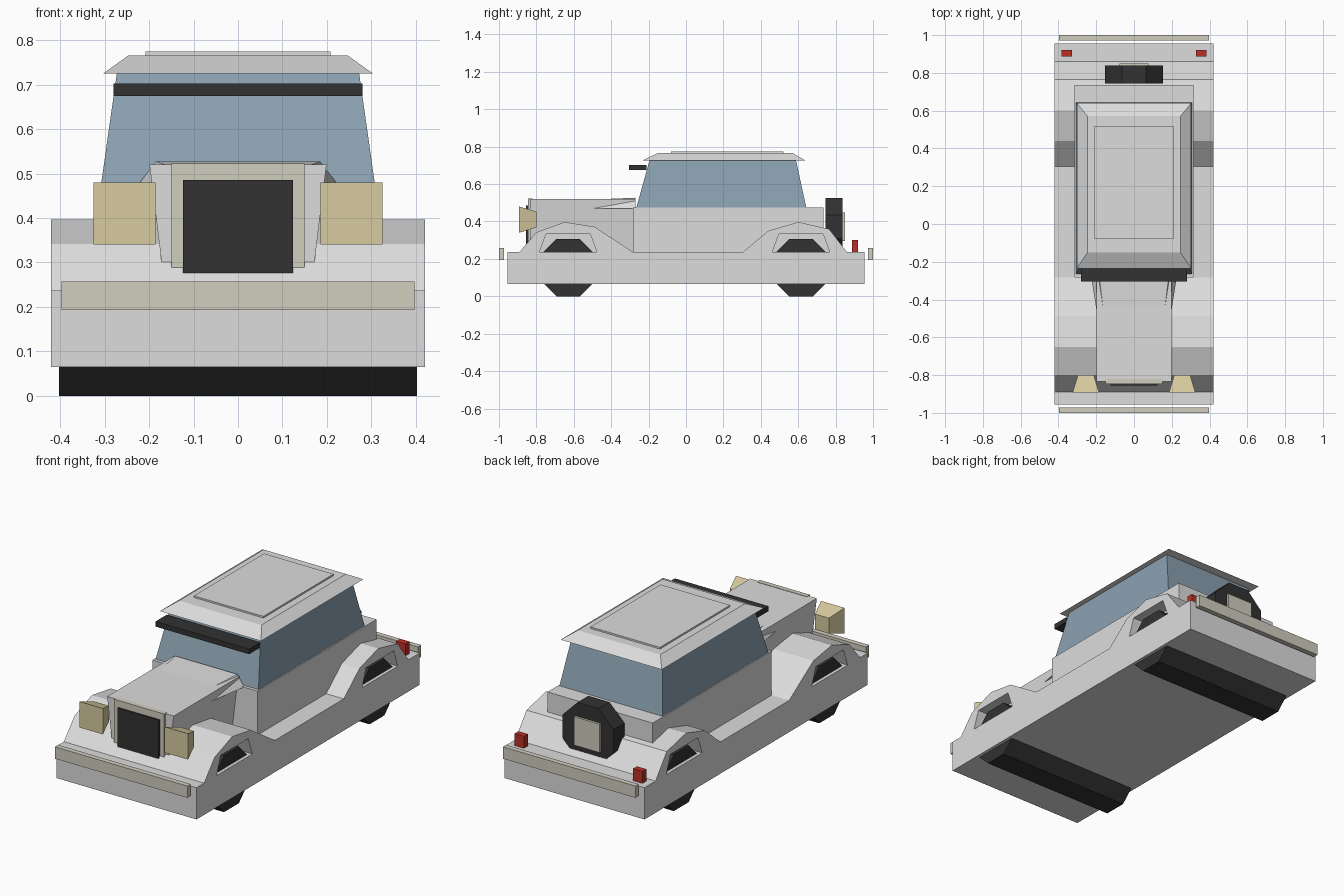
import bpy, bmesh, math

if "Cube" in bpy.data.objects:
    bpy.data.objects.remove(bpy.data.objects["Cube"])


def mat(name, rgb):
    m = bpy.data.materials.new(name)
    m.diffuse_color = (*rgb, 1)
    m.use_nodes = True
    m.node_tree.nodes["Principled BSDF"].inputs["Base Color"].default_value = m.diffuse_color
    return m


PAINT = mat("pale grey paint", (0.72, 0.72, 0.72))
GLASS = mat("blue grey glass", (0.26, 0.36, 0.44))
BLACK = mat("black rubber", (0.032, 0.032, 0.032))
TRIM = mat("warm grey trim", (0.64, 0.61, 0.52))
LAMP = mat("cream lamp", (0.69, 0.60, 0.35))
RED = mat("red lamp", (0.50, 0.03, 0.02))


def loft(name, a, b, material):
    """Solid between two matching rings of points."""
    bm = bmesh.new()
    ra = [bm.verts.new(p) for p in a]
    rb = [bm.verts.new(p) for p in b]
    n = len(ra)
    bm.faces.new(ra)
    bm.faces.new(rb[::-1])
    for i in range(n):
        bm.faces.new((ra[i], rb[i], rb[(i + 1) % n], ra[(i + 1) % n]))
    bmesh.ops.recalc_face_normals(bm, faces=bm.faces[:])
    me = bpy.data.meshes.new(name)
    bm.to_mesh(me)
    bm.free()
    me.materials.append(material)
    ob = bpy.data.objects.new(name, me)
    bpy.context.collection.objects.link(ob)
    return ob


def rect(x0, x1, y0, y1, z):
    return [(x0, y0, z), (x1, y0, z), (x1, y1, z), (x0, y1, z)]


def box(name, x0, x1, y0, y1, z0, z1, material):
    return loft(name, rect(x0, x1, y0, y1, z0), rect(x0, x1, y0, y1, z1), material)


def side_prism(name, profile, x0, x1, material):
    """Extrude a (y, z) profile across x."""
    return loft(name, [(x0, y, z) for y, z in profile], [(x1, y, z) for y, z in profile], material)


def octagon(cx, cy, apothem):
    r = apothem / math.cos(math.pi / 8)
    return [(cx + r * math.cos(math.pi / 8 + i * math.pi / 4),
             cy + r * math.sin(math.pi / 8 + i * math.pi / 4)) for i in range(8)]


AXLES = {"front": -0.63, "rear": 0.615}

# Chassis with full-width front and rear fender humps
body = side_prism("body", [
    (-0.955, 0.065), (0.955, 0.065), (0.955, 0.237), (0.86, 0.237), (0.765, 0.36),
    (0.60, 0.397), (0.44, 0.35), (0.305, 0.237), (-0.283, 0.237), (-0.49, 0.372),
    (-0.65, 0.397), (-0.80, 0.342), (-0.89, 0.237), (-0.955, 0.237)], -0.42, 0.42, PAINT)

# Wheel openings cut into each side, and wheels running across the car
for end, y in AXLES.items():
    arch = [(y - 0.153, 0.237), (y + 0.153, 0.237), (y + 0.118, 0.333), (y - 0.118, 0.333)]
    for side, s in (("left", -1), ("right", 1)):
        cutter = side_prism(f"{end}_{side}_arch_cutter", arch, s * 0.34, s * 0.5, PAINT)
        cutter.hide_render = True
        cutter.hide_viewport = True
        cut = body.modifiers.new("wheel opening", 'BOOLEAN')
        cut.operation = 'DIFFERENCE'
        cut.solver = 'EXACT'
        cut.object = cutter
    side_prism(f"{end}_wheels", octagon(y, 0.153, 0.153), -0.402, 0.402, BLACK)

# Cabin: lower tub, glasshouse, roof and raised roof panel
box("cabin_tub", -0.315, 0.315, -0.283, 0.735, 0.2, 0.475, PAINT)
loft("windows", rect(-0.308, 0.308, -0.265, 0.643, 0.475),
     rect(-0.272, 0.272, -0.195, 0.588, 0.728), GLASS)
loft("roof", rect(-0.303, 0.303, -0.235, 0.64, 0.725),
     rect(-0.247, 0.247, -0.152, 0.572, 0.765), PAINT)
box("roof_panel", -0.208, 0.208, -0.08, 0.52, 0.76, 0.774, PAINT)
box("sun_visor", -0.28, 0.28, -0.305, -0.21, 0.674, 0.702, BLACK)

# Hood, tapering toward its base, with a flared cowl at the windscreen
hood = [(-0.163, 0.23), (0.163, 0.23), (0.199, 0.52), (-0.199, 0.52)]
loft("hood", [(x, -0.835, z) for x, z in hood], [(x, -0.27, z) for x, z in hood], PAINT)
loft("cowl",
     [(-0.19, -0.51, 0.47), (0.19, -0.51, 0.47), (0.155, -0.51, 0.517), (-0.155, -0.51, 0.517)],
     [(-0.228, -0.27, 0.47), (0.228, -0.27, 0.47), (0.185, -0.27, 0.527), (-0.185, -0.27, 0.527)],
     PAINT)

# Grille
box("grille_frame", -0.15, 0.15, -0.846, -0.82, 0.283, 0.522, TRIM)
box("grille", -0.124, 0.124, -0.856, -0.83, 0.272, 0.485, BLACK)

# Headlights and tail lights on both sides
for side, s in (("left", -1), ("right", 1)):
    cx, cz = s * 0.255, 0.41
    rings = [[(cx + u * h, y, cz + v * h) for u, v in ((-1, -1), (1, -1), (1, 1), (-1, 1))]
             for y, h in ((-0.892, 0.07), (-0.80, 0.042))]
    loft(f"{side}_headlight", *rings, LAMP)
    box(f"{side}_tail_light", s * 0.355 - 0.028, s * 0.355 + 0.028, 0.887, 0.92, 0.23, 0.302, RED)

# Bumpers
box("front_bumper", -0.397, 0.397, -1.0, -0.972, 0.193, 0.257, TRIM)
box("rear_bumper", -0.397, 0.397, 0.972, 1.0, 0.193, 0.257, TRIM)

# Spare wheel with hub plate
tyre = octagon(0, 0.372, 0.153)
loft("spare_tyre", [(x, 0.745, z) for x, z in tyre], [(x, 0.838, z) for x, z in tyre], BLACK)
box("spare_hub", -0.077, 0.077, 0.83, 0.85, 0.295, 0.449, TRIM)
